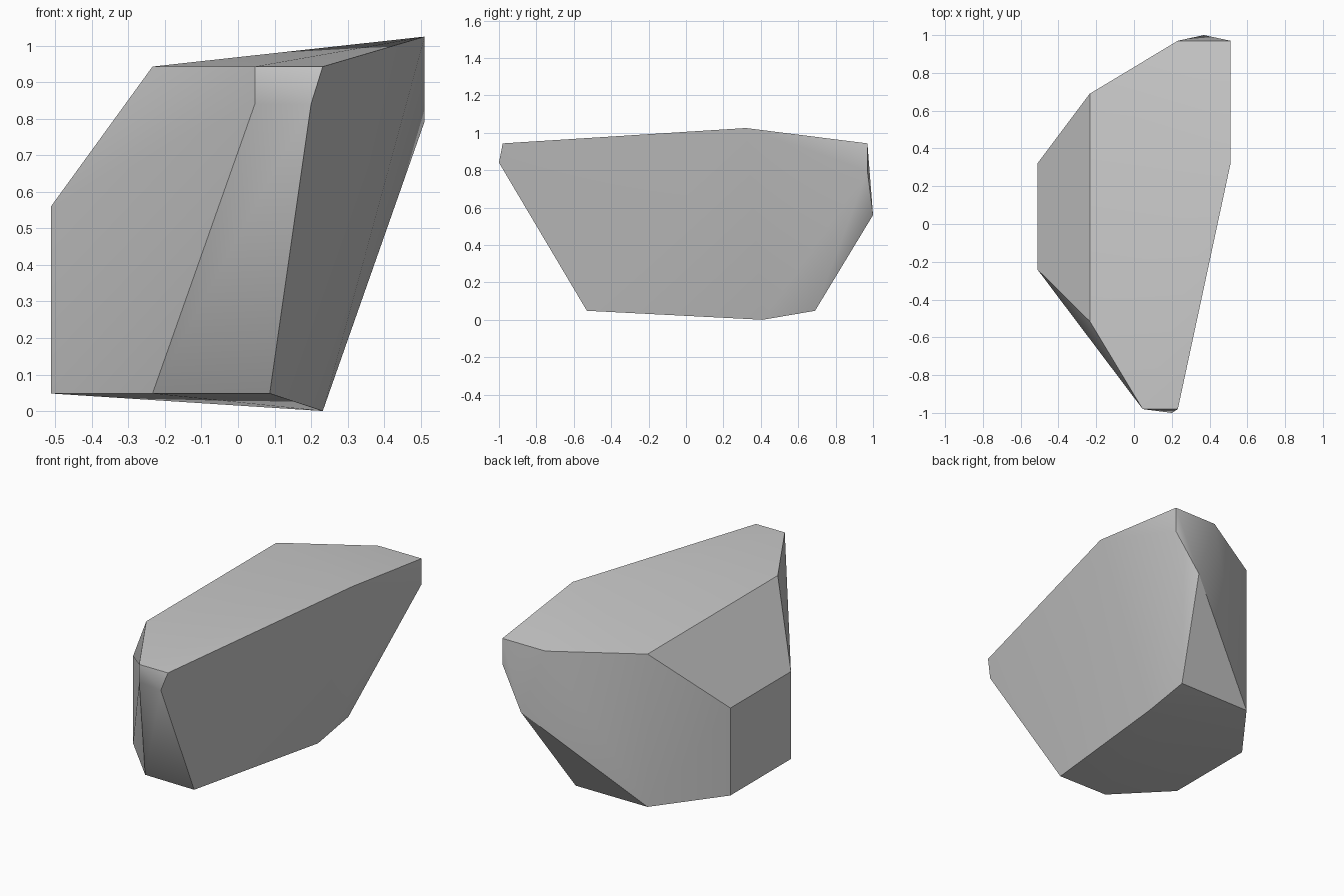
import bpy
import bmesh
import math

default_cube = bpy.data.objects.get("Cube")
if default_cube:
    bpy.data.objects.remove(default_cube, do_unlink=True)


def make_material(name, colour):
    material = bpy.data.materials.new(name)
    material.use_nodes = True
    material.diffuse_color = colour
    shader = next(n for n in material.node_tree.nodes if n.type == 'BSDF_PRINCIPLED')
    shader.inputs["Base Color"].default_value = colour
    return material


def hull_object(name, outlines, material, smooth_angle):
    """Wrap a convex skin around corner outlines given as {height: [(x, y), ...]}."""
    bm = bmesh.new()
    for height, corners in outlines.items():
        for x, y in corners:
            bm.verts.new((x, y, height))
    hull = bmesh.ops.convex_hull(bm, input=bm.verts[:])
    spare = {g for g in hull["geom_interior"] + hull["geom_unused"]
             if isinstance(g, bmesh.types.BMVert)}
    if spare:
        bmesh.ops.delete(bm, geom=list(spare), context='VERTS')
    bmesh.ops.recalc_face_normals(bm, faces=bm.faces[:])
    mesh = bpy.data.meshes.new(name)
    bm.to_mesh(mesh)
    bm.free()
    mesh.materials.append(material)
    obj = bpy.data.objects.new(name, mesh)
    bpy.context.collection.objects.link(obj)

    # Soften shallow creases, keep strong edges crisp
    bpy.ops.object.select_all(action='DESELECT')
    obj.select_set(True)
    bpy.context.view_layer.objects.active = obj
    bpy.ops.object.shade_smooth_by_angle(angle=math.radians(smooth_angle))
    return obj


# Rock corners, from the lowest tip up to the crest
rock_outlines = {
    0.0: [(.232, .41)],
    .048: [(.087, -.53), (-.234, -.525), (-.512, -.24), (-.512, .32), (-.234, .69), (.232, .69)],
    .56: [(-.512, -.24), (-.512, .32), (.37, 1)],
    .793: [(.511, .97)],
    .84: [(.046, -.98), (.2, -1)],
    .943: [(.232, -.98), (.046, -.98), (-.234, -.515), (-.234, .69), (.232, .97), (.511, .97)],
    1.025: [(.511, .32)],
}

stone_grey = make_material("stone grey", (.6, .6, .6, 1))
hull_object("rock", rock_outlines, stone_grey, 29)
